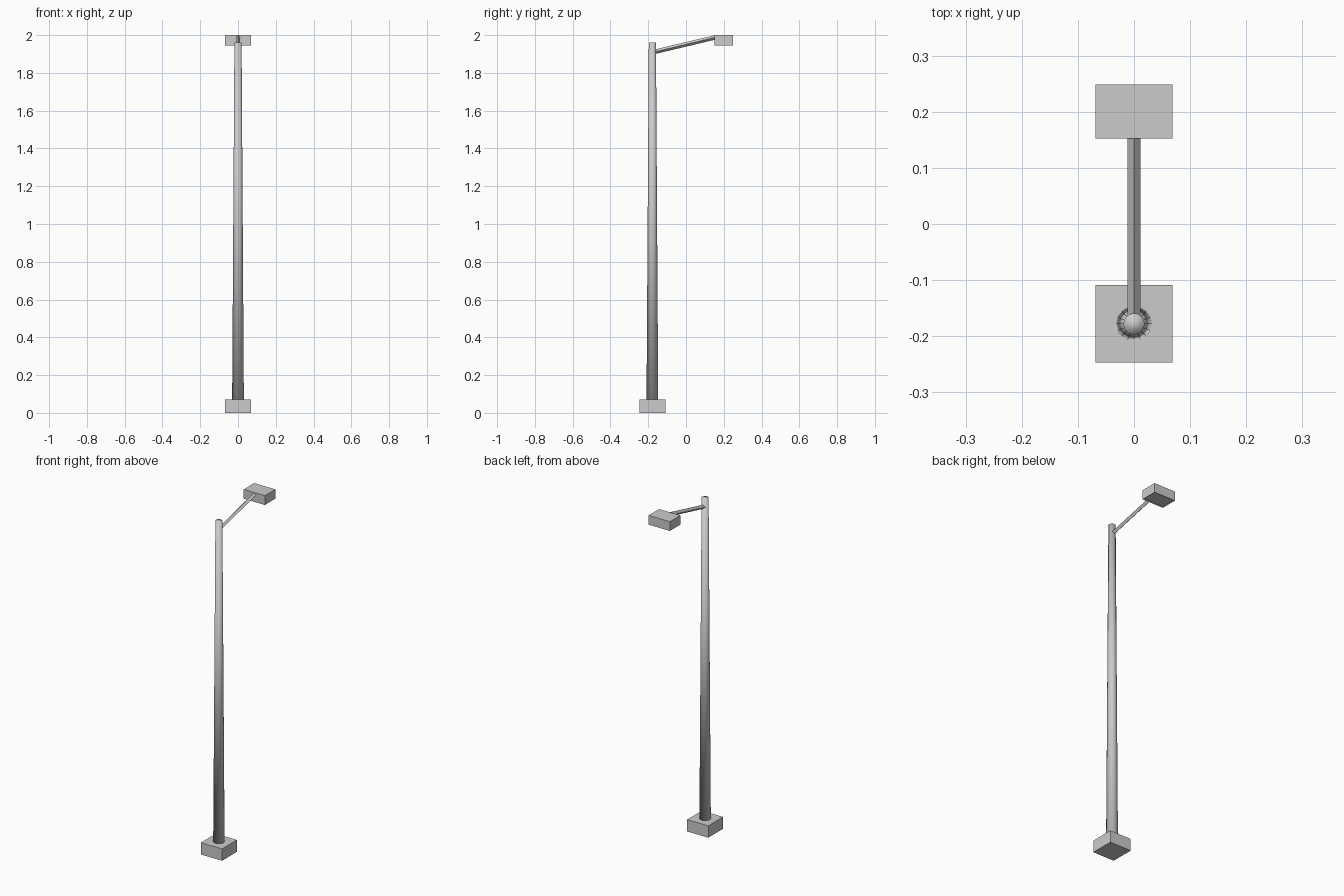
import bpy, bmesh, math
from mathutils import Vector

if "Cube" in bpy.data.objects:
    bpy.data.objects.remove(bpy.data.objects["Cube"])

POLE_Y = -0.178


def new_object(name, bm):
    mesh = bpy.data.meshes.new(name)
    bm.to_mesh(mesh)
    bm.free()
    obj = bpy.data.objects.new(name, mesh)
    bpy.context.collection.objects.link(obj)
    return obj


def box_mesh(lo, hi):
    lo, hi = Vector(lo), Vector(hi)
    bm = bmesh.new()
    bmesh.ops.create_cube(bm, size=1)
    bmesh.ops.scale(bm, vec=hi - lo, verts=bm.verts)
    bmesh.ops.translate(bm, vec=(lo + hi) / 2, verts=bm.verts)
    return bm


def rod_mesh(start, end, r1, r2, sides):
    start, end = Vector(start), Vector(end)
    bm = bmesh.new()
    bmesh.ops.create_cone(bm, cap_ends=True, segments=sides, radius1=r1,
                          radius2=r2, depth=(end - start).length)
    bmesh.ops.rotate(bm, verts=bm.verts,
                     matrix=(end - start).to_track_quat('Z', 'X').to_matrix())
    bmesh.ops.translate(bm, vec=(start + end) / 2, verts=bm.verts)
    return bm


# Square footing
new_object("base_block", box_mesh((-0.069, POLE_Y - 0.069, 0),
                                  (0.069, POLE_Y + 0.069, 0.07)))

# Tapered round pole, smooth all over
pole = new_object("pole", rod_mesh((0, POLE_Y, 0.07), (0, POLE_Y, 1.96),
                                   0.031, 0.019, 16))
pole.data.shade_smooth()

# Rising arm with a diamond section
new_object("arm", rod_mesh((0, POLE_Y + 0.01, 1.911), (0, 0.155, 1.988),
                           0.0118, 0.0118, 4))

# Lamp housing with its underside drawn in slightly to a recessed panel
bm = box_mesh((-0.069, 0.152, 1.945), (0.069, 0.249, 2.0))
bottom = min(bm.faces, key=lambda f: f.calc_center_median().z)
bmesh.ops.inset_region(bm, faces=[bottom], thickness=0.006)
bmesh.ops.translate(bm, vec=(0, 0, 0.004), verts=bottom.verts)
new_object("lamp_head", bm)
